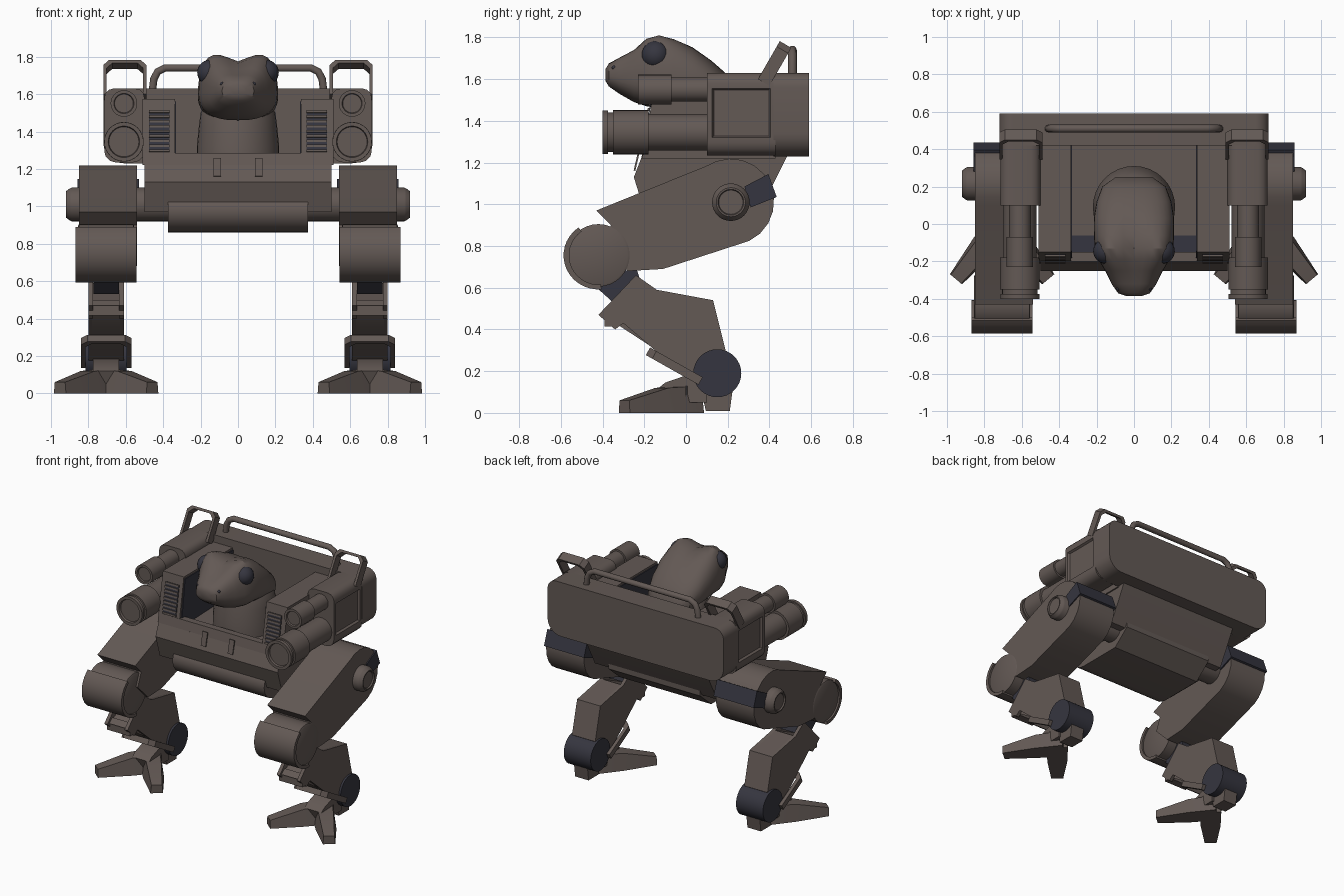
import bpy, bmesh, math
from mathutils import Vector as V

cube = bpy.data.objects.get("Cube")
if cube:
    bpy.data.objects.remove(cube, do_unlink=True)


def material(name, rgb):
    m = bpy.data.materials.new(name)
    m.use_nodes = True
    m.diffuse_color = (*rgb, 1)
    m.node_tree.nodes["Principled BSDF"].inputs["Base Color"].default_value = (*rgb, 1)
    return m


BROWN = material("warm_brown", (0.125, 0.1, 0.09))
DARK = material("blue_charcoal", (0.036, 0.036, 0.05))
X, Y, Z, O = V((1, 0, 0)), V((0, 1, 0)), V((0, 0, 1)), V((0, 0, 0))


def finish(name, bm, mat):
    bmesh.ops.recalc_face_normals(bm, faces=bm.faces)
    for f in bm.faces:
        f.smooth = True
    for e in bm.edges:
        e.smooth = e.calc_face_angle(0) < math.radians(32)
    me = bpy.data.meshes.new(name)
    bm.to_mesh(me)
    bm.free()
    me.materials.append(mat)
    ob = bpy.data.objects.new(name, me)
    bpy.context.scene.collection.objects.link(ob)
    return ob


def loft(name, rings, mat=BROWN, panel=False):
    """Skin a row of equal rings and cap both ends."""
    bm = bmesh.new()
    rows = [[bm.verts.new(p) for p in r] for r in rings]
    n = len(rows[0])
    for a, b in zip(rows, rows[1:]):
        for i in range(n):
            bm.faces.new((a[i], a[(i + 1) % n], b[(i + 1) % n], b[i]))
    bm.faces.new(rows[0])
    bm.faces.new(rows[-1])
    if panel:  # sunken panel on the outward side
        bmesh.ops.recalc_face_normals(bm, faces=bm.faces)
        f = [max(bm.faces, key=lambda f: abs(f.normal.x) * abs(f.calc_center_median().x))]
        bmesh.ops.inset_individual(bm, faces=f, thickness=0.035)
        bmesh.ops.inset_individual(bm, faces=f, thickness=0.012, depth=-0.015)
    return finish(name, bm, mat)


def extrude(name, pts, o, u, v, d, mat=BROWN, panel=False):
    base = [o + u * a + v * b for a, b in pts]
    return loft(name, [base, [p + d for p in base]], mat, panel)


def prism(name, pts, x0, x1, mat=BROWN):
    return extrude(name, pts, X * x0, Y, Z, X * (x1 - x0), mat)


def box(name, x0, x1, y0, y1, z0, z1, mat=BROWN):
    return prism(name, [(y0, z0), (y1, z0), (y1, z1), (y0, z1)], x0, x1, mat)


def lathe(name, c, axis, prof, mat=BROWN, n=32):
    u = Z
    w = axis.cross(u)
    ang = [2 * math.pi * i / n for i in range(n)]
    return loft(name, [[V(c) + axis * t + (u * math.cos(a) + w * math.sin(a)) * r
                        for a in ang] for t, r in prof], mat)


def ball(name, c, r, mat):
    bm = bmesh.new()
    bmesh.ops.create_uvsphere(bm, u_segments=24, v_segments=14, radius=r)
    bmesh.ops.translate(bm, vec=c, verts=bm.verts)
    return finish(name, bm, mat)


def rounded(x0, x1, z0, z1, rb, rt, seg=6):
    out = []
    for k, (x, z, sx, sz, r) in enumerate([(x1, z1, -1, -1, rt), (x0, z1, 1, -1, rt),
                                           (x0, z0, 1, 1, rb), (x1, z0, -1, 1, rb)]):
        for i in range(seg + 1):
            a = math.pi / 2 * (k + i / seg)
            out.append((x + sx * r + r * math.cos(a), z + sz * r + r * math.sin(a)))
    return out


def u_frame(w, h, t, c):
    """Open frame with chamfered top corners."""
    outer = [(-w, 0), (-w, h - c), (c - w, h), (w - c, h), (w, h - c), (w, 0)]
    i, k = w - t, h - t
    return outer + [(i, 0), (i, k - c), (i - c, k), (c - i, k), (-i, k - c), (-i, 0)]


# Hull, belly and open cockpit
prism("hull", [(-.2, 1.22), (-.215, 1.22), (-.25, 1.13), (-.2, .97), (.35, .97), (.43, 1.12), (.49, 1.24)], -.5, .5)
belly = [(-.1 - .13 * math.sin(a), .975 + .115 * math.cos(a)) for a in [math.pi * i / 12 for i in range(13)]]
prism("belly", belly + [(.24, .86), (.37, .97), (.37, 1.09)], -.375, .375)
prism("cockpit_front_lip", [(-.215, 1.22), (-.2, 1.285), (-.15, 1.285), (-.15, 1.22)], -.5, .5)
box("cockpit_floor", -.335, .335, -.15, .42, 1.215, 1.224, DARK)
extrude("back_slab", rounded(-.72, .72, 1.23, 1.63, .11, .07), Y * .42, X, Z, Y * .17)

# Rear hand rail
path = [(-.46, 1.6), (-.45, 1.68), (-.43, 1.72), (-.39, 1.74)]
path += [(-a, b) for a, b in reversed(path)]
curve = bpy.data.curves.new("rear_rail", "CURVE")
curve.dimensions, curve.bevel_depth, curve.bevel_resolution = "3D", .021, 3
spline = curve.splines.new("POLY")
spline.points.add(len(path) - 1)
for p, (x, z) in zip(spline.points, path):
    p.co = (x, .51, z, 1)
curve.materials.append(BROWN)
spline.use_smooth = True
bpy.context.scene.collection.objects.link(bpy.data.objects.new("rear_rail", curve))


# Frog pilot: head sections run from snout to nape, body sections run upward
def head_ring(y, zc, w, up, down, ridge, n=32):
    ring = []
    for i in range(n):
        a = 2 * math.pi * i / n
        c, s = math.cos(a), math.sin(a)
        z = (up if s > 0 else down) * math.copysign(abs(s) ** .85, s)
        z += ridge * abs(math.sin(2 * a)) * (s > 0)
        ring.append((w * math.copysign(abs(c) ** .8, c), y, zc + z))
    return ring


loft("frog_head", [head_ring(*r) for r in [
    (-.385, 1.62, .04, .03, .03, 0), (-.37, 1.615, .085, .06, .05, 0), (-.32, 1.61, .12, .09, .08, .01),
    (-.25, 1.6, .155, .13, .11, .025), (-.19, 1.6, .19, .165, .13, .055), (-.13, 1.6, .21, .175, .14, .065),
    (-.06, 1.6, .215, .175, .14, .04), (.03, 1.59, .215, .16, .14, .015), (.12, 1.56, .2, .13, .14, 0),
    (.2, 1.52, .17, .1, .13, 0), (.25, 1.48, .1, .05, .08, 0)]])
loft("frog_body", [[(w * math.cos(t), y + d * math.sin(t), z) for t in
                    [2 * math.pi * i / 32 for i in range(32)]] for z, y, w, d in
                   [(1.21, .09, .22, .22), (1.32, .09, .22, .22), (1.42, .09, .21, .2), (1.5, .08, .2, .18), (1.58, .05, .15, .13)]])

for s in (1, -1):
    side = "left_" if s > 0 else "right_"
    cx = .705 * s

    ball(side + "eye", (.15 * s, -.145, 1.715), .068, DARK)
    ball(side + "nostril", (.085 * s, -.345, 1.655), .011, DARK)

    # Cockpit walls with louvred vents
    prism(side + "cockpit_wall", [(-.21, 1.22), (-.2, 1.28), (-.15, 1.575), (.43, 1.575), (.43, 1.22)], .338 * s, .51 * s)
    prism(side + "wall_lining", [(-.19, 1.22), (-.145, 1.56), (.42, 1.56), (.42, 1.22)], .331 * s, .339 * s, DARK)
    up = V((0, .05, .295)).normalized()
    out = V((0, -.295, .05)).normalized()
    start = V((.42 * s, -.2, 1.29))
    vent = [(-.055, 0), (.055, 0), (.055, .225), (-.055, .225)]
    extrude(side + "vent_recess", vent, start, X, up, out * .004, DARK)
    for i in range(9):
        slat = [(-.055, 0), (.055, 0), (.055, .013), (-.055, .013)]
        extrude(side + "vent_slat", slat, start + up * (.0265 * i), X, up, out * .012)
    tilt = V((0, .035, .15)).normalized()
    extrude(side + "front_slot", [(-.02, 0), (.02, 0), (.02, .1), (-.02, .1)],
            V((.11 * s, -.243, 1.16)), X, tilt, V((0, -.008, .002)))

    # Side pods, guns and grab handles
    extrude(side + "pod", rounded(.5, .715, 1.235, 1.63, .06, .05, 3), Y * .1, X * s, Z, Y * .33, panel=True)
    lathe(side + "lower_gun", (.61 * s, 0, 1.345), Y,
          [(-.385, .08), (-.4, .084), (-.4, .105), (-.375, .105), (-.375, .095), (-.35, .095),
           (-.35, .106), (-.18, .106), (-.18, .088), (.12, .088)])
    lathe(side + "upper_gun", (.61 * s, 0, 1.55), Y,
          [(-.22, .05), (-.23, .054), (-.23, .071), (-.07, .071), (-.07, .058), (.12, .058)])
    lean = V((0, .5, .87)).normalized()
    extrude(side + "grab_handle", u_frame(.115, .21, .018, .03), V((.605 * s, .345, 1.6)), X, lean, V((0, .055, -.032)))

    # Hip and thigh
    lathe(side + "hip_axle", (0, .215, 1.01), X * s,
          [(.36, .09), (.89, .09), (.9, .085), (.92, .07), (.92, .062), (.91, .058)])
    hip = [(.215 + .207 * math.cos(a), 1.012 + .207 * math.sin(a)) for a in
           [math.radians(-65 + 17.5 * i) for i in range(11)]]
    prism(side + "thigh", hip + [(.1, 1.185), (-.43, .97), (-.36, .9), (-.4, .8), (-.28, .68), (-.11, .69)], .54 * s, .85 * s)
    prism(side + "hip_cover", [(.28, 1.085), (.395, 1.145), (.435, 1.035), (.31, .985)], .53 * s, .858 * s, DARK)

    # Knee drum inside a half shell
    lathe(side + "knee_drum", (0, -.42, .755), X * s, [(.555, .14), (.56, .15), (.85, .15), (.855, .14)])
    arc = [math.radians(125 + 10 * i) for i in range(16)]
    shell = [(-.42 + .167 * math.cos(a), .755 + .163 * math.sin(a)) for a in arc]
    shell += [(-.42 + .14 * math.cos(a), .755 + .14 * math.sin(a)) for a in reversed(arc)]
    prism(side + "knee_shell", shell, .543 * s, .868 * s)

    # Shin: core, two cheek plates and the link to the knee
    shin = [(-.42, .47), (-.34, .4), (-.3, .43), (-.02, .19), (.06, .17), (.19, .3), (.13, .54), (-.14, .59)]
    prism(side + "shin_core", [(-.4, .47), (-.36, .5)] + shin[2:], cx - .075, cx + .075)
    for k in (-1, 1):
        prism(side + "shin_cheek", shin + [(-.24, .66)], cx + .07 * k, cx + .095 * k)
    box(side + "shin_front_bar", cx - .095, cx + .095, -.39, -.33, .415, .475)
    prism(side + "knee_link", [(-.45, .62), (-.35, .53), (-.2, .58), (-.24, .7)], cx - .068, cx + .068, DARK)

    # Ankle, guard loop and foot
    lathe(side + "ankle", (cx, .15, .19), X, [(-.11, .115), (.11, .115)], DARK)
    extrude(side + "ankle_guard", u_frame(.135, .29, .025, .035), V((cx, .06, .135)), X,
            V((0, -.87, .49)), V((0, .02, .036)))
    prism(side + "foot_hub", [(-.13, .12), (-.1, .145), (.03, .19), (.1, .19), (.1, .05), (-.1, .05)], cx - .07, cx + .07)
    prism(side + "heel", [(.07, .12), (.095, .01), (.21, .01), (.225, .12)], cx - .055, cx + .055)
    for k in (-1, 1):
        run = V((.255 * k, -.305, 0)).normalized()
        across = V((-run.y, run.x, 0))
        rings = []
        for t, w, top, h in [(-.05, .075, .055, .13), (.15, .07, .05, .12), (.385, .042, .036, .06)]:
            c = V((cx, 0, 0)) + run * t
            rings.append([c - across * w, c + across * w, c + across * top + Z * h, c - across * top + Z * h])
        loft(side + "toe", rings)
